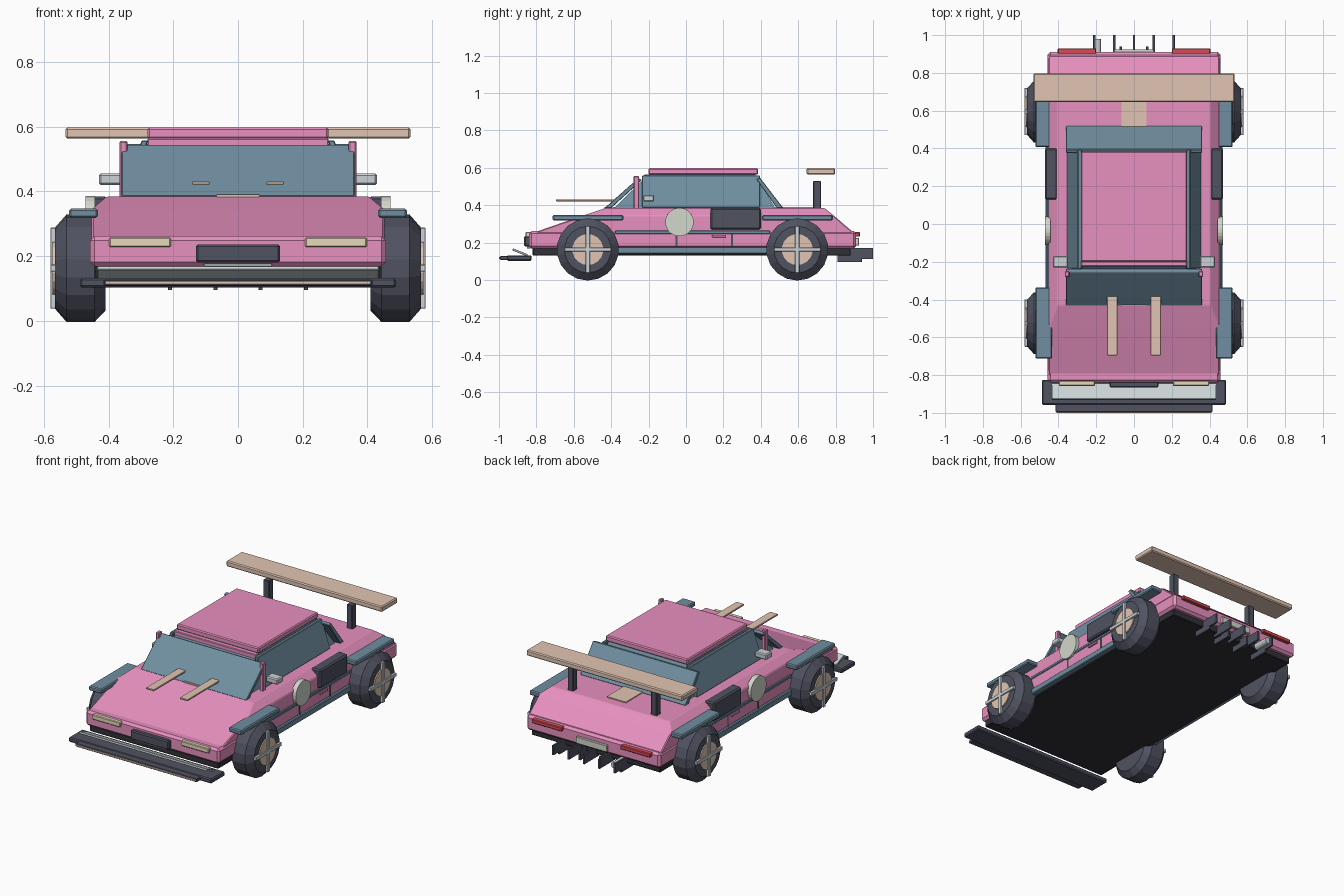
import bpy, bmesh, math
from mathutils import Matrix, Vector

if "Cube" in bpy.data.objects:
    bpy.data.objects.remove(bpy.data.objects["Cube"])

COL = {
    "pink": (0.80, 0.28, 0.52), "teal": (0.16, 0.27, 0.35), "tan": (0.75, 0.56, 0.45),
    "dark": (0.08, 0.085, 0.12), "black": (0.03, 0.03, 0.04), "silver": (0.60, 0.65, 0.67),
    "red": (0.70, 0.07, 0.09), "cream": (0.78, 0.70, 0.48), "plate": (0.65, 0.68, 0.60),
}
MATS = {}
for key, c in COL.items():
    MATS[key] = bpy.data.materials.new(key)
    MATS[key].diffuse_color = (*c, 1)


def finish(name, bm, mat, bevel=0):
    if bevel:
        bmesh.ops.bevel(bm, geom=bm.edges[:], offset=bevel, segments=1, affect='EDGES')
    bmesh.ops.recalc_face_normals(bm, faces=bm.faces[:])
    me = bpy.data.meshes.new(name)
    bm.to_mesh(me)
    bm.free()
    me.materials.append(MATS[mat])
    ob = bpy.data.objects.new(name, me)
    bpy.context.collection.objects.link(ob)
    return ob


def box(name, x, y, z, mat, bevel=0.004, tilt=0):
    """Box from (min, max) ranges, optionally tilted about its own x axis."""
    bm = bmesh.new()
    bmesh.ops.create_cube(bm, size=1)
    mid = Vector([(a + b) / 2 for a, b in (x, y, z)])
    size = [b - a for a, b in (x, y, z)]
    bm.transform(Matrix.Translation(mid) @ Matrix.Rotation(tilt, 4, 'X') @ Matrix.Diagonal((*size, 1)))
    return finish(name, bm, mat, bevel)


def pair(name, x, y, z, mat, bevel=0.004):
    box(name + "_right", x, y, z, mat, bevel)
    box(name + "_left", (-x[1], -x[0]), y, z, mat, bevel)


def layers(name, rows, mat, bevel=0):
    """Stack of rectangles (z, y front, y back, half width) joined into a solid."""
    bm = bmesh.new()
    rings = [[bm.verts.new(p) for p in ((-w, a, z), (w, a, z), (w, b, z), (-w, b, z))]
             for z, a, b, w in rows]
    bm.faces.new(rings[0])
    bm.faces.new(rings[-1])
    for r, s in zip(rings, rings[1:]):
        for i in range(4):
            j = (i + 1) % 4
            bm.faces.new((r[i], r[j], s[j], s[i]))
    return finish(name, bm, mat, bevel)


def prism(name, pts, a, b, axis, mat, bevel=0.004):
    """Extrude a profile: (y, z) points along x, or (x, z) points along y."""
    bm = bmesh.new()
    put = (lambda p, t: (t, *p)) if axis == 'X' else (lambda p, t: (p[0], t, p[1]))
    ends = [[bm.verts.new(put(p, t)) for p in pts] for t in (a, b)]
    for e in ends:
        bm.faces.new(e)
    for i in range(len(pts)):
        j = (i + 1) % len(pts)
        bm.faces.new((ends[0][i], ends[0][j], ends[1][j], ends[1][i]))
    return finish(name, bm, mat, bevel)


def lathe(name, prof, centre, axis, mat, n=16):
    """Spin (distance, radius) profile about the x or y axis."""
    bm = bmesh.new()
    rings = []
    for d, r in prof:
        ring = []
        for k in range(n):
            t = math.tau * (k + 0.5) / n
            u, v = r * math.cos(t), r * math.sin(t)
            off = (d, u, v) if axis == 'X' else (u, d, v)
            ring.append(bm.verts.new(Vector(centre) + Vector(off)))
        rings.append(ring)
    bm.faces.new(rings[0])
    bm.faces.new(rings[-1])
    for r, s in zip(rings, rings[1:]):
        for i in range(n):
            j = (i + 1) % n
            bm.faces.new((r[i], r[j], s[j], s[i]))
    return finish(name, bm, mat)


# Body shell
box("underbody", (-0.44, 0.44), (-0.82, 0.88), (0.13, 0.18), "black")
box("lower_body", (-0.457, 0.457), (-0.84, 0.91), (0.168, 0.262), "pink", 0.014)
layers("upper_body", [(0.25, -0.825, 0.90, 0.452), (0.345, -0.55, 0.79, 0.452),
                      (0.385, -0.43, 0.74, 0.405)], "pink", 0.005)
box("centre_stripe", (-0.065, 0.065), (-0.435, 0.68), (0.383, 0.391), "tan", 0)

# Cabin
layers("cabin_core", [(0.38, -0.39, 0.48, 0.33), (0.565, -0.20, 0.37, 0.265)], "teal")
prism("windshield", [(-0.435, 0.385), (-0.255, 0.545), (-0.235, 0.535), (-0.40, 0.385)],
      -0.36, 0.36, 'X', "teal", 0.003)
prism("rear_window", [(0.52, 0.385), (0.395, 0.548), (0.375, 0.54), (0.485, 0.385)],
      -0.36, 0.36, 'X', "teal", 0.003)
box("roof_header", (-0.28, 0.28), (-0.225, -0.195), (0.535, 0.565), "pink")
box("roof", (-0.28, 0.28), (-0.20, 0.385), (0.563, 0.598), "pink", 0.006)
for s, side in ((1, "right"), (-1, "left")):
    prism("side_window_" + side, [(s * 0.355, 0.388), (s * 0.298, 0.558),
          (s * 0.278, 0.558), (s * 0.33, 0.388)], -0.235, 0.395, 'Y', "teal", 0.003)
pair("front_pillar", (0.342, 0.366), (-0.28, -0.25), (0.38, 0.556), "pink")
pair("mirror", (0.35, 0.43), (-0.23, -0.17), (0.42, 0.455), "silver", 0.006)
pair("wiper", (0.088, 0.142), (-0.695, -0.38), (0.421, 0.431), "tan", 0.002)

# Sides
pair("rocker", (0.43, 0.468), (-0.38, 0.45), (0.14, 0.177), "teal")
pair("side_stripe", (0.44, 0.462), (-0.38, 0.45), (0.247, 0.264), "teal", 0.003)
pair("side_intake", (0.405, 0.472), (0.13, 0.40), (0.27, 0.385), "dark", 0.008)
pair("door_seam_front", (0.45, 0.46), (-0.055, -0.045), (0.18, 0.247), "dark", 0)
pair("door_seam_rear", (0.45, 0.46), (0.24, 0.25), (0.18, 0.247), "dark", 0)
pair("door_handle", (0.45, 0.466), (0.14, 0.215), (0.228, 0.242), "pink", 0.002)
for s, side in ((1, "right"), (-1, "left")):
    lathe("door_disc_" + side, [(0, 0.076), (s * 0.03, 0.076)], (s * 0.442, -0.035, 0.31),
          'X', "plate", 24)

# Wheels with hub discs, crossed spokes and fender plates
for y, end in ((-0.525, "front"), (0.595, "rear")):
    pair(end + "_fender", (0.433, 0.522), (y - 0.188, y + 0.19), (0.318, 0.347), "teal", 0.006)
    for s, side in ((1, "right"), (-1, "left")):
        tag = f"{end}_{side}"
        c = (0, y, 0.163)
        lathe("tyre_" + tag, [(s * 0.41, 0.132), (s * 0.443, 0.166), (s * 0.53, 0.166),
                              (s * 0.566, 0.125)], c, 'X', "dark", 18)
        lathe("hub_" + tag, [(s * 0.55, 0.083), (s * 0.573, 0.083)], c, 'X', "tan", 18)
        xr = tuple(sorted((s * 0.562, s * 0.58)))
        box("spoke_upright_" + tag, xr, (y - 0.011, y + 0.011), (0.038, 0.288), "silver", 0.002)
        box("spoke_level_" + tag, xr, (y - 0.125, y + 0.125), (0.152, 0.174), "silver", 0.002)

# Nose
pair("headlight", (0.207, 0.398), (-0.857, -0.83), (0.228, 0.258), "cream", 0.004)
box("nose_grille", (-0.13, 0.13), (-0.865, -0.83), (0.18, 0.236), "dark", 0.006)
box("grille_trim", (-0.105, 0.105), (-0.85, -0.83), (0.168, 0.178), "silver", 0.002)
box("splitter", (-0.488, 0.488), (-0.957, -0.825), (0.103, 0.132), "dark", 0.006)
box("splitter_lip", (-0.415, 0.415), (-0.995, -0.94), (0.108, 0.128), "dark", 0.003)
box("splitter_edge", (-0.41, 0.41), (-1.0, -0.96), (0.113, 0.123), "tan", 0.001)
box("splitter_blade", (-0.435, 0.435), (-0.93, -0.845), (0.142, 0.154), "silver", 0.002, -0.38)

# Tail
pair("tail_light", (0.20, 0.405), (0.895, 0.93), (0.232, 0.256), "red", 0.004)
box("rear_plate", (-0.105, 0.105), (0.90, 0.925), (0.185, 0.225), "plate", 0.002)
for i in range(5):
    x = (i - 2) * 0.105
    box(f"diffuser_fin_{i}", (x - 0.006, x + 0.006), (0.85, 1.0), (0.112, 0.172), "dark", 0.001)
for i in range(4):
    x = (i - 1.5) * 0.14
    box(f"lower_fin_{i}", (x - 0.006, x + 0.006), (0.81, 0.94), (0.095, 0.155), "dark", 0.001)
lathe("exhaust", [(0, 0.02), (0.12, 0.02)], (-0.193, 0.86, 0.15), 'Y', "silver", 12)

# Rear wing
pair("wing_post", (0.265, 0.305), (0.68, 0.722), (0.36, 0.53), "dark", 0.004)
box("rear_wing", (-0.533, 0.533), (0.645, 0.797), (0.563, 0.598), "tan", 0.006)

for m in bpy.data.materials:
    if m.users and not m.is_grease_pencil:
        m.use_nodes = True
        m.node_tree.nodes["Principled BSDF"].inputs["Base Color"].default_value = m.diffuse_color
